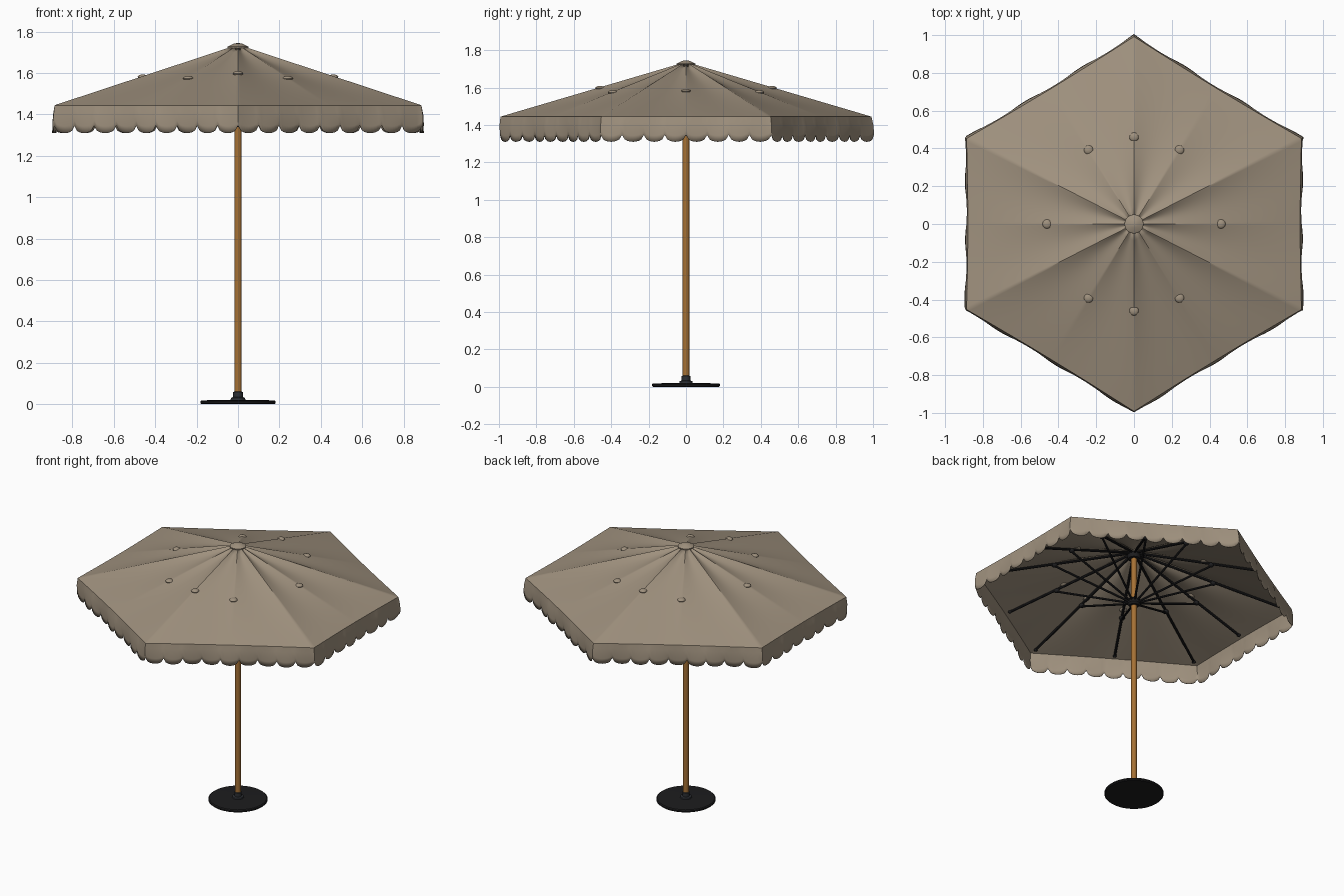
import bpy, bmesh, math
from mathutils import Vector

if "Cube" in bpy.data.objects:
    bpy.data.objects.remove(bpy.data.objects["Cube"])


def material(name, rgb):
    m = bpy.data.materials.new(name)
    m.diffuse_color = (*rgb, 1)
    m.use_nodes = True
    m.node_tree.nodes["Principled BSDF"].inputs["Base Color"].default_value = m.diffuse_color
    return m


FABRIC = material("taupe fabric", (0.35, 0.285, 0.21))
WOOD = material("warm wood", (0.38, 0.165, 0.035))
BLACK = material("black metal", (0.012, 0.012, 0.013))
SOCKET = material("dark grey metal", (0.025, 0.028, 0.034))


def finish(name, bm, mat, angle=35):
    bmesh.ops.recalc_face_normals(bm, faces=bm.faces)
    me = bpy.data.meshes.new(name)
    bm.to_mesh(me)
    bm.free()
    me.materials.append(mat)
    ob = bpy.data.objects.new(name, me)
    bpy.context.collection.objects.link(ob)
    bpy.ops.object.select_all(action='DESELECT')
    ob.select_set(True)
    bpy.context.view_layer.objects.active = ob
    bpy.ops.object.shade_smooth_by_angle(angle=math.radians(angle))
    return ob


def lathe(name, profile, mat, n=32):
    bm = bmesh.new()
    vs = [bm.verts.new((r, 0, z)) for r, z in profile]
    es = [bm.edges.new(p) for p in zip(vs, vs[1:])]
    bmesh.ops.spin(bm, geom=vs + es, axis=(0, 0, 1), cent=(0, 0, 0),
                   steps=n, angle=math.tau)
    bmesh.ops.remove_doubles(bm, verts=bm.verts, dist=1e-5)
    return finish(name, bm, mat)


def add_rod(bm, a, b, r, n=8):
    d = b - a
    made = bmesh.ops.create_cone(bm, cap_ends=True, segments=n, radius1=r,
                                 radius2=r, depth=d.length)["verts"]
    bmesh.ops.rotate(bm, verts=made, matrix=d.to_track_quat('Z', 'Y').to_matrix())
    bmesh.ops.translate(bm, verts=made, vec=(a + b) / 2)


def add_ball(bm, centre, size):
    made = bmesh.ops.create_uvsphere(bm, u_segments=12, v_segments=8, radius=1)["verts"]
    bmesh.ops.scale(bm, verts=made, vec=size)
    bmesh.ops.translate(bm, verts=made, vec=centre)


# Canopy outline and slope
CORNERS = [Vector(c) for c in ((0.885, -0.452, 0), (0.885, 0.452, 0), (0, 0.99, 0),
                               (-0.885, 0.452, 0), (-0.885, -0.452, 0), (0, -0.99, 0))]
SCALLOPS = (8, 9, 9, 8, 9, 9)
APEX, EAVE = 1.735, 1.443
STEPS, RINGS, DROPS = 8, 14, 4


def slope(f):
    return APEX + (EAVE - APEX) * f


# Hexagonal canopy with sagging panels and scalloped valance
bm = bmesh.new()
columns = []
count = 0
for i, n in enumerate(SCALLOPS):
    a, b = CORNERS[i], CORNERS[(i + 1) % 6]
    for k in range(n * STEPS):
        t = k / (n * STEPS)
        p = a.lerp(b, t) * (1 - 0.008 * math.sin(math.pi * t))
        dip = abs(math.sin(math.tau * t))
        col = []
        for j in range(RINGS + 1):
            f = 0.02 + 0.98 * j / RINGS
            sag = 0.015 * dip * math.sin(math.pi * f ** 0.6)
            col.append(bm.verts.new((p.x * f, p.y * f, slope(f) - sag)))
        u = (k % STEPS) / STEPS
        bottom = 1.347 - 0.037 * math.sqrt(max(0, 1 - (2 * u - 1) ** 2))
        out = p.normalized()
        ripple = 0.006 * math.sin(math.tau * t * 3 + i)
        for j in range(1, DROPS + 1):
            s = j / DROPS
            q = p + out * (0.008 * min(1, s * 2) + ripple * s)
            col.append(bm.verts.new((q.x, q.y, EAVE + (bottom - EAVE) * s)))
        columns.append(col)
for c, d in zip(columns, columns[1:] + columns[:1]):
    for j in range(len(c) - 1):
        bm.faces.new((c[j], d[j], d[j + 1], c[j + 1]))
canopy = finish("canopy", bm, FABRIC, 40)
solid = canopy.modifiers.new("cloth thickness", 'SOLIDIFY')
solid.thickness = 0.004
solid.offset = 0

# Rib ends: six corners and six panel middles
RIBS = []
for i in range(6):
    RIBS += [CORNERS[i], (CORNERS[i] + CORNERS[(i + 1) % 6]) / 2]


def on_rib(p, f, drop):
    return Vector((p.x * f, p.y * f, slope(f) - drop))


# Fabric cap and the small bulges over the rib joints
lathe("top_cap", [(0, 1.745), (0.02, 1.743), (0.05, 1.728), (0.05, 1.722)], FABRIC, 24)
bm = bmesh.new()
for i, p in enumerate(RIBS):
    if i % 2 or abs(p.x) < 0.01:
        add_ball(bm, on_rib(p, 0.46 / p.length, 0.002), (0.025, 0.025, 0.012))
finish("joint_bulges", bm, FABRIC)

# Ribs, struts and joints under the canopy
ribs, struts, joints = bmesh.new(), bmesh.new(), bmesh.new()
for p in RIBS:
    f = 0.5 / p.length
    add_rod(ribs, on_rib(p, 0.03, 0.018), on_rib(p, 0.95, 0.014), 0.008)
    add_rod(struts, Vector((0, 0, 1.365)) + p.normalized() * 0.025,
            on_rib(p, f, 0.03), 0.007)
    add_ball(joints, on_rib(p, f, 0.024), (0.018, 0.018, 0.014))
    add_ball(joints, on_rib(p, 0.95, 0.014), (0.012, 0.012, 0.010))
finish("ribs", ribs, BLACK)
finish("struts", struts, BLACK)
finish("rib_joints", joints, BLACK)

# Hubs on the pole
lathe("upper_hub", [(0, 1.672), (0.036, 1.672), (0.04, 1.68), (0.04, 1.705),
                    (0.03, 1.715), (0, 1.715)], BLACK)
lathe("sliding_hub", [(0.017, 1.34), (0.03, 1.34), (0.04, 1.352), (0.04, 1.378),
                      (0.026, 1.388), (0.017, 1.388)], BLACK)

# Pole, base and socket
lathe("pole", [(0, 0.02), (0.0175, 0.02), (0.0175, 1.7), (0, 1.7)], WOOD)
lathe("base_plate", [(0, 0), (0.176, 0), (0.182, 0.005), (0.182, 0.013), (0.176, 0.018),
                     (0.05, 0.021), (0, 0.021)], BLACK, 64)
lathe("base_socket", [(0, 0.019), (0.036, 0.019), (0.034, 0.03), (0.023, 0.034),
                      (0.023, 0.058), (0.0175, 0.06)], SOCKET)
